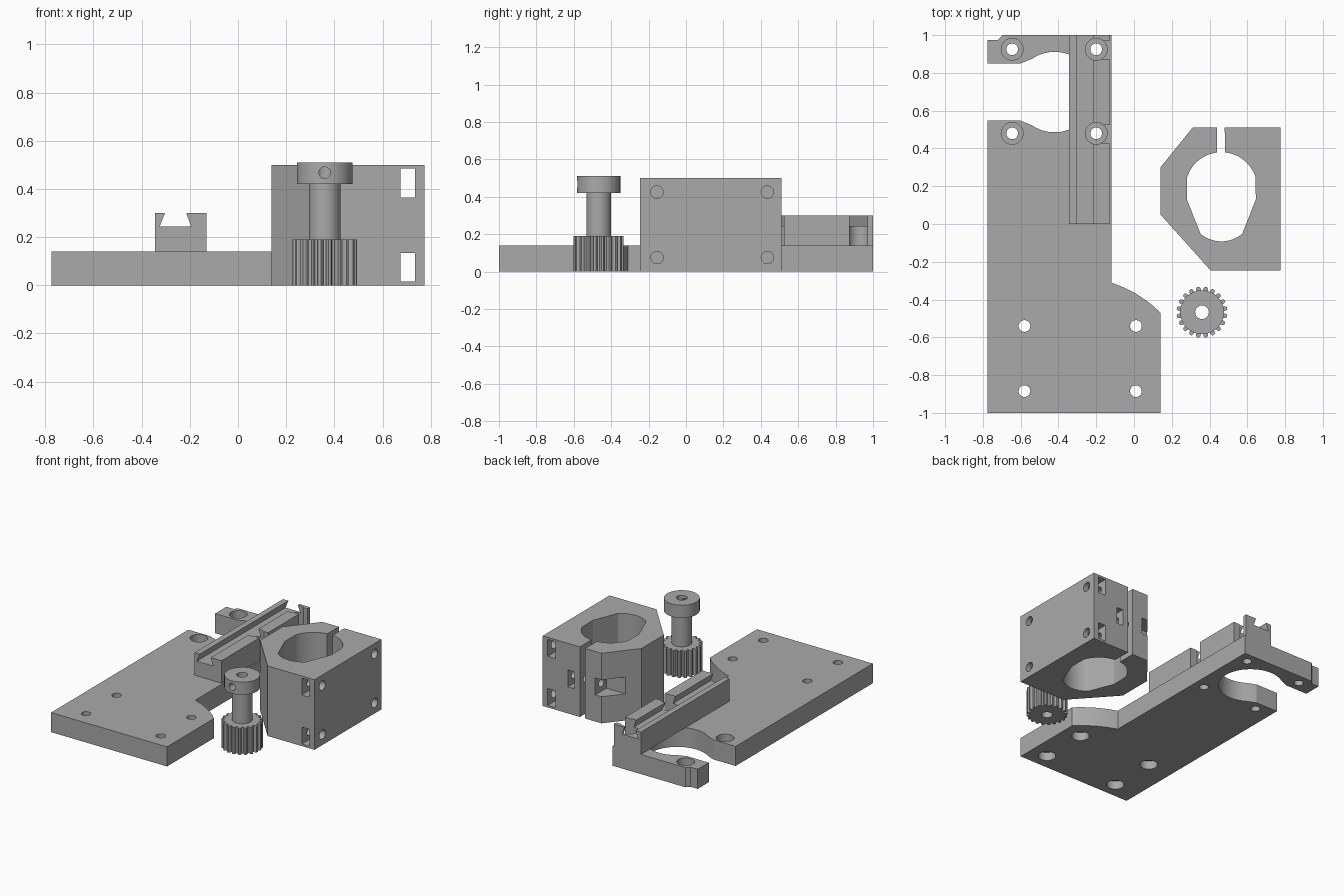
import bpy, bmesh
from math import sin, cos, pi, radians
from mathutils import Matrix, Vector

old = bpy.data.objects.get("Cube")
if old:
    bpy.data.objects.remove(old, do_unlink=True)

grey = bpy.data.materials.new("plain grey")
grey.use_nodes = True
COLOR = (0.4, 0.4, 0.4, 1)
grey.diffuse_color = COLOR
grey.node_tree.nodes["Principled BSDF"].inputs["Base Color"].default_value = COLOR


def arc(cx, cy, r, a0, a1, n=24):
    """Points along an arc, angles in degrees."""
    angles = [radians(a0 + (a1 - a0) * i / n) for i in range(n + 1)]
    return [(cx + r * cos(a), cy + r * sin(a)) for a in angles]


def finish(bm, name):
    bmesh.ops.recalc_face_normals(bm, faces=bm.faces)
    mesh = bpy.data.meshes.new(name)
    bm.to_mesh(mesh)
    bm.free()
    ob = bpy.data.objects.new(name, mesh)
    bpy.context.collection.objects.link(ob)
    mesh.materials.append(grey)
    return ob


def prism(name, pts, z0, z1):
    """Outline in the xy plane, extruded upward."""
    bm = bmesh.new()
    face = bm.faces.new([bm.verts.new((x, y, z0)) for x, y in pts])
    ext = bmesh.ops.extrude_face_region(bm, geom=[face])
    bmesh.ops.translate(bm, vec=(0, 0, z1 - z0),
                        verts=[v for v in ext["geom"] if isinstance(v, bmesh.types.BMVert)])
    return finish(bm, name)


def box(x0, x1, y0, y1, z0, z1):
    return prism("cutter", [(x0, y0), (x1, y0), (x1, y1), (x0, y1)], z0, z1)


def rod(start, end, r, name="cutter"):
    """Cylinder between two points."""
    a, b = Vector(start), Vector(end)
    turn = (b - a).to_track_quat('Z', 'Y').to_matrix().to_4x4()
    bm = bmesh.new()
    bmesh.ops.create_cone(bm, cap_ends=True, segments=32, radius1=r, radius2=r,
                          depth=(b - a).length,
                          matrix=Matrix.Translation((a + b) / 2) @ turn)
    return finish(bm, name)


def combine(ob, others, operation='DIFFERENCE'):
    """Apply a boolean for each helper, then remove the helpers."""
    for other in others:
        mod = ob.modifiers.new("bool", 'BOOLEAN')
        mod.operation, mod.solver, mod.object = operation, 'EXACT', other
        bpy.context.view_layer.update()
        ev = ob.evaluated_get(bpy.context.evaluated_depsgraph_get())
        mesh = bpy.data.meshes.new_from_object(ev)
        ob.modifiers.clear()
        ob.data = mesh
        bpy.data.objects.remove(other, do_unlink=True)


# Base plate with a rounded shoulder and an open bay at the back
T = 0.14
outline = [(-0.775, -1), (0.14, -1)]
outline += [(0.14, -0.47), (0.10, -0.432), (0.055, -0.398), (0.005, -0.365),
            (-0.055, -0.335), (-0.12, -0.31)]
outline += [(-0.12, 1), (-0.695, 1), (-0.72, 0.975), (-0.775, 0.975),
            (-0.775, 0.85), (-0.6, 0.85)]
outline += arc(-0.42, 0.6985, 0.213, 124, -124, 40)
outline += [(-0.6, 0.547), (-0.775, 0.547)]
plate = prism("base_plate", outline, 0, T)

bores = []
screw_rows = (0.925, 0.48)
for y in screw_rows:
    for x in (-0.645, -0.2):
        bores += [rod((x, y, -0.1), (x, y, 0.3), 0.031), rod((x, y, 0.075), (x, y, 0.3), 0.058)]
for x in (-0.58, 0.01):
    for y in (-0.885, -0.54):
        bores += [rod((x, y, -0.1), (x, y, 0.3), 0.031), rod((x, y, -0.1), (x, y, 0.06), 0.058)]
combine(plate, bores)

# Dovetail rail: cross-section drawn in xz, run along y
section = [(-0.345, T), (-0.13, T), (-0.13, 0.3), (-0.215, 0.3), (-0.195, 0.245),
           (-0.325, 0.245), (-0.303, 0.3), (-0.345, 0.3)]
rail = prism("dovetail_rail", section, 0, 1)
rail.data.transform(Matrix(((1, 0, 0, 0), (0, 0, 1, 0), (0, 1, 0, 0), (0, 0, 0, 1))))
rail.data.flip_normals()
pockets = []
for y in screw_rows:
    pockets += [rod((-0.2, y, 0.1), (-0.2, y, 0.4), 0.058),
                box(-0.2, 0, y - 0.052, y + 0.045, 0.1, 0.4)]
combine(rail, pockets)

# Clamp block with a split bore
outline = [(0.405, -0.245), (0.775, -0.245), (0.775, 0.51), (0.48, 0.51)]
outline += arc(0.4625, 0.19, 0.19, 84, 18, 16)
outline += [(0.645, 0.13)]
outline += arc(0.4625, 0.08, 0.172, -50, -130, 16)
outline += [(0.28, 0.13)]
outline += arc(0.4625, 0.19, 0.19, 162, 97, 16)
outline += [(0.44, 0.51), (0.31, 0.51), (0.14, 0.3), (0.14, 0.05)]
block = prism("clamp_block", outline, 0, 0.5)

cuts = []
for z in (0.075, 0.425):
    cuts.append(box(0.675, 0.735, -0.4, 0.7, z - 0.06, z + 0.06))
    for y in (-0.155, 0.435):
        cuts.append(rod((0.64, y, z), (0.9, y, z), 0.033))
cuts += [box(0.525, 0.575, 0.385, 0.7, 0.19, 0.31),
         box(0, 0.36, 0.385, 0.7, 0.19, 0.31),
         rod((0.3, 0.44, 0.25), (0.61, 0.44, 0.25), 0.028)]
combine(block, cuts)

# Pinion: toothed wheel, shaft and collar with a bore and a set-screw hole
GX, GY, TEETH = 0.36, -0.467, 20
teeth = []
for i in range(TEETH):
    mid = 2 * pi * (i + 0.5) / TEETH
    for r, da in ((0.115, -0.11), (0.128, -0.085), (0.135, -0.045),
                  (0.135, 0.045), (0.128, 0.085), (0.115, 0.11)):
        teeth.append((GX + r * cos(mid + da), GY + r * sin(mid + da)))
pinion = prism("pinion_gear", teeth, 0, 0.19)
combine(pinion, [rod((GX, GY, 0.1), (GX, GY, 0.45), 0.066),
                 rod((GX, GY, 0.42), (GX, GY, 0.51), 0.116)], 'UNION')
combine(pinion, [rod((GX, GY, -0.1), (GX, GY, 0.6), 0.036),
                 rod((GX, GY, 0.467), (GX, GY - 0.2, 0.467), 0.024)])

# Smooth the round walls, keep the edges sharp
for ob in (plate, rail, block, pinion):
    bpy.ops.object.select_all(action='DESELECT')
    ob.select_set(True)
    bpy.context.view_layer.objects.active = ob
    bpy.ops.object.shade_smooth_by_angle(angle=radians(20))
